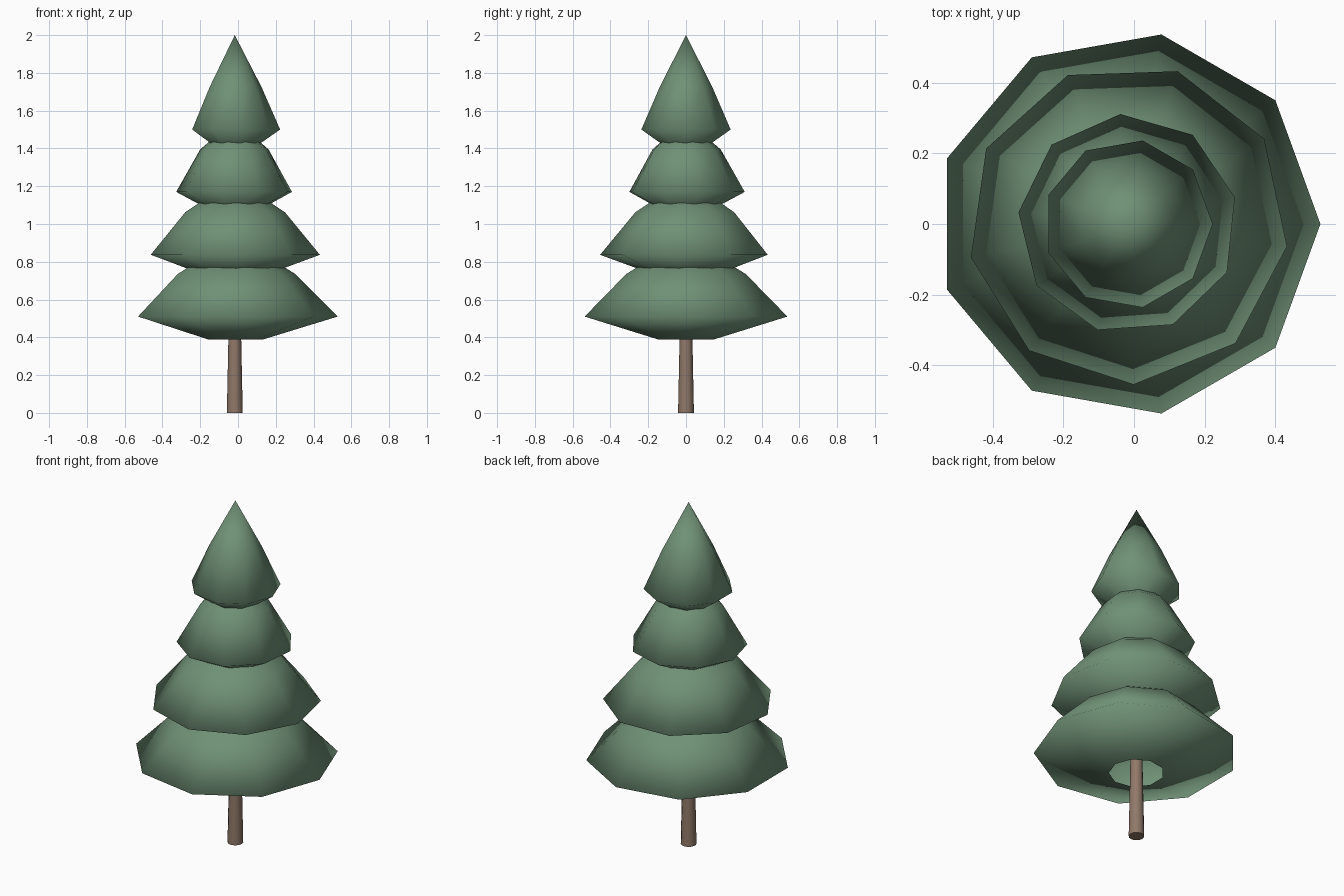
import bpy
import bmesh
from math import cos, sin, radians, tau

cube = bpy.data.objects.get("Cube")
if cube:
    bpy.data.objects.remove(cube, do_unlink=True)

AXIS_X = -0.017


def make_material(name, color):
    mat = bpy.data.materials.new(name)
    mat.use_nodes = True
    mat.diffuse_color = (*color, 1)
    mat.node_tree.nodes["Principled BSDF"].inputs["Base Color"].default_value = (*color, 1)
    return mat


def lathe(name, profile, sides, turn, mat, cap_bottom=False, tip=None):
    """Stack polygon rings (radius, height), with an optional cap and pointed tip."""
    bm = bmesh.new()
    rings = []
    for radius, z in profile:
        angles = [radians(turn) + tau * i / sides for i in range(sides)]
        rings.append([bm.verts.new((radius * cos(a), radius * sin(a), z)) for a in angles])
    for low, high in zip(rings, rings[1:]):
        for i in range(sides):
            j = (i + 1) % sides
            bm.faces.new((low[i], low[j], high[j], high[i]))
    if cap_bottom:
        bm.faces.new(rings[0][::-1])
    if tip is not None:
        point = bm.verts.new((0, 0, tip))
        for i in range(sides):
            bm.faces.new((rings[-1][i], rings[-1][(i + 1) % sides], point))
    for face in bm.faces:
        face.smooth = len(face.verts) < 5
    # Keep the rim of a cap crisp
    for edge in bm.edges:
        if any(not f.smooth for f in edge.link_faces):
            edge.smooth = False
    mesh = bpy.data.meshes.new(name)
    bm.to_mesh(mesh)
    bm.free()
    mesh.materials.append(mat)
    obj = bpy.data.objects.new(name, mesh)
    obj.location.x = AXIS_X
    bpy.context.collection.objects.link(obj)
    return obj


needles = make_material("needle green", (0.16, 0.28, 0.18))
bark = make_material("bark brown", (0.28, 0.19, 0.14))

# Tapered trunk, running up inside the foliage
lathe("trunk", [(0.042, 0), (0.034, 0.39), (0.028, 0.8)], 12, 0, bark, cap_bottom=True)

# Foliage tiers: name, rim radius, rim height, turn in degrees, tip height
tiers = [
    ("bottom_foliage", 0.545, 0.51, 0, 0.93),
    ("lower_foliage", 0.455, 0.837, -8, 1.24),
    ("upper_foliage", 0.312, 1.17, 14, 1.55),
    ("top_foliage", 0.24, 1.5, 0, 2.0),
]
for name, rim, z, turn, tip in tiers:
    # Open underside, wide rim, shoulder, then the point
    profile = [(rim * 0.27, z - 0.122), (rim, z), (rim * 0.59, z + 0.225)]
    lathe(name, profile, 9, turn, needles, tip=tip)
